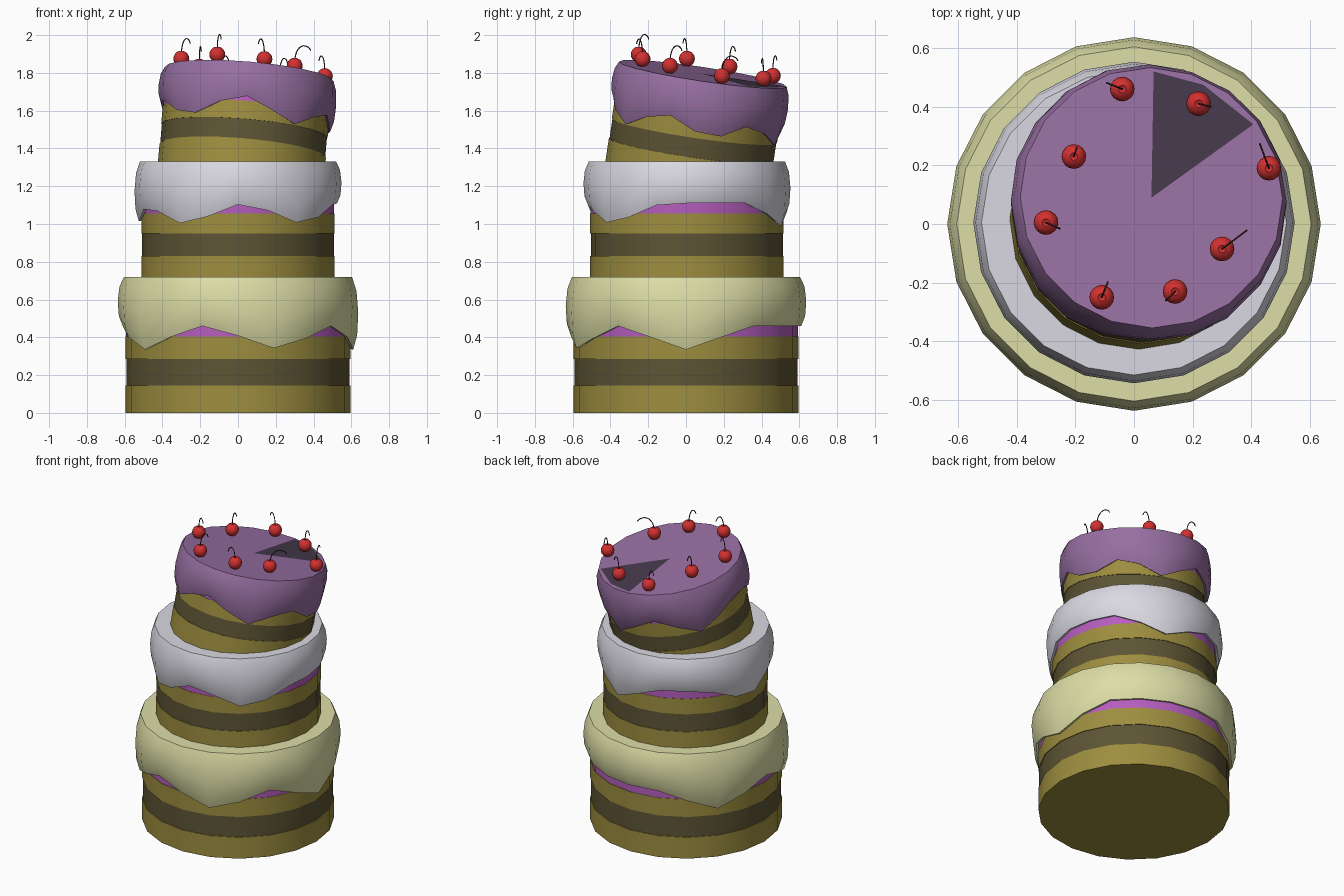
import bpy, bmesh
from math import sin, cos, pi, radians, degrees
from mathutils import Vector, Matrix

if "Cube" in bpy.data.objects:
    bpy.data.objects.remove(bpy.data.objects["Cube"])

SIDES = 20


def material(name, rgb):
    m = bpy.data.materials.new(name)
    m.diffuse_color = (*rgb, 1)
    m.use_nodes = True
    m.node_tree.nodes["Principled BSDF"].inputs["Base Color"].default_value = m.diffuse_color
    return m


SPONGE = material("sponge", (0.34, 0.27, 0.05))
CHOCOLATE = material("chocolate", (0.11, 0.09, 0.035))
FILLING = material("filling", (0.46, 0.11, 0.51))
CREAM = material("cream", (0.72, 0.73, 0.38))
WHITE = material("white", (0.70, 0.69, 0.76))
PURPLE = material("purple", (0.31, 0.16, 0.36))
SHADE = material("dark_purple", (0.06, 0.04, 0.07))
RED = material("cherry_red", (0.65, 0.03, 0.03))
STEM = material("stem_brown", (0.05, 0.02, 0.02))


def lathe(name, rings, mat, matrix):
    """Close a stack of point rings into a capped solid."""
    bm = bmesh.new()
    loops = [[bm.verts.new(p) for p in ring] for ring in rings]
    for a, b in zip(loops, loops[1:]):
        for i in range(SIDES):
            j = (i + 1) % SIDES
            bm.faces.new((a[i], a[j], b[j], b[i]))
    bm.faces.new(loops[0][::-1])
    bm.faces.new(loops[-1])
    mesh = bpy.data.meshes.new(name)
    bm.to_mesh(mesh)
    bm.free()
    ob = bpy.data.objects.new(name, mesh)
    bpy.context.collection.objects.link(ob)
    mesh.materials.append(mat)
    ob.matrix_world = matrix
    smooth(ob)
    return ob


def smooth(ob):
    bpy.ops.object.select_all(action='DESELECT')
    ob.select_set(True)
    bpy.context.view_layer.objects.active = ob
    bpy.ops.object.shade_smooth_by_angle(angle=radians(40))


def ring(r, z):
    return [(r * cos(2 * pi * i / SIDES), r * sin(2 * pi * i / SIDES), z) for i in range(SIDES)]


def icing(name, r, top, high, low, drips, mat, matrix):
    """Icing skirt with a bulging side and a wavy, dripping hem."""
    hem = []
    for i in range(SIDES):
        a = 360 * i / SIDES
        gap = min(abs((a - d + 180) % 360 - 180) for d in drips)
        hem.append(high - (high - low) * max(0, 1 - gap / 34))

    def level(scale, t, up=0):
        return [(r * scale * cos(2 * pi * i / SIDES), r * scale * sin(2 * pi * i / SIDES),
                 h + (top - h) * t + up) for i, h in enumerate(hem)]
    rings = [level(0.93, 0, 0.012), level(1.025, 0), level(1.06, 0.2),
             level(1.07, 0.5), level(1.055, 0.8), level(1.015, 1)]
    lathe(name, rings, mat, matrix)


def tier(name, r, cuts, top, high, low, drips, mat, matrix):
    # stacked cake layers, then filling, then icing
    layers = (("lower_sponge", SPONGE, 1), ("chocolate", CHOCOLATE, 0.992),
              ("upper_sponge", SPONGE, 1), ("filling", FILLING, 0.995))
    for (part, m, s), z0, z1 in zip(layers, cuts, cuts[1:]):
        lathe(f"{name}_{part}", [ring(r * s, z0), ring(r * s, z1)], m, matrix)
    icing(f"{name}_icing", r, top, high, low, drips, mat, matrix)


# the top tier leans towards the back right
tilt = Vector((0, 0, 1)).rotation_difference(Vector((0.085, 0.15, 1))).to_matrix().to_4x4()
top_frame = Matrix.Translation((0.02, 0.02, 1.33)) @ tilt

tier("bottom_tier", 0.595, (0, 0.145, 0.285, 0.405, 0.6), 0.72, 0.46, 0.335,
     (0, 144, 216, 290), CREAM, Matrix.Identity(4))
tier("middle_tier", 0.512, (-0.03, 0.11, 0.23, 0.335, 0.5), 0.61, 0.39, 0.27,
     (72, 173, 238, 311), WHITE, Matrix.Translation((0, 0.005, 0.72)))
tier("top_tier", 0.442, (-0.09, 0.06, 0.165, 0.262, 0.4), 0.47, 0.285, 0.165,
     (10, 72, 144, 228, 305), PURPLE, top_frame)

# dark wedge lying on the top icing
bm = bmesh.new()
wedge = [(0, 0), (0.35, 0.255), (0.18, 0.39), (0.01, 0.435)]
bm.faces.new([bm.verts.new((x, y, 0.4715)) for x, y in wedge])
mesh = bpy.data.meshes.new("top_wedge")
bm.to_mesh(mesh)
bm.free()
mesh.materials.append(SHADE)
wedge_ob = bpy.data.objects.new("top_wedge", mesh)
bpy.context.collection.objects.link(wedge_ob)
wedge_ob.matrix_world = top_frame

# cherries: x, y, then stem tip offset
cherries = [(-0.04, 0.46, -0.05, 0.02), (0.22, 0.41, 0.04, -0.01), (0.46, 0.19, -0.03, 0.08),
            (0.30, -0.085, 0.08, 0.06), (0.14, -0.23, -0.03, -0.03), (-0.11, -0.25, 0.02, 0.05),
            (-0.30, 0.005, 0.045, -0.02), (-0.205, 0.23, 0.01, 0.03)]
for n, (x, y, dx, dy) in enumerate(cherries, 1):
    z = 1.832 - 0.085 * (x - 0.06) - 0.15 * (y - 0.09)
    # fruit with a dimple where the stem enters
    bpy.ops.mesh.primitive_uv_sphere_add(segments=16, ring_count=10, radius=0.042, location=(x, y, z))
    fruit = bpy.context.object
    fruit.name = f"cherry_{n}"
    fruit.data.materials.append(RED)
    for v in fruit.data.vertices:
        if v.co.z > 0.041:
            v.co.z = 0.028
    smooth(fruit)
    # hooked stem
    cu = bpy.data.curves.new(f"cherry_stem_{n}", 'CURVE')
    cu.dimensions = '3D'
    cu.bevel_depth = 0.003
    cu.bevel_resolution = 1
    cu.use_fill_caps = True
    sp = cu.splines.new('NURBS')
    path = [(0, 0.028), (0.05, 0.06), (0.2, 0.09), (0.6, 0.115), (1, 0.095), (1.05, 0.08)]
    sp.points.add(len(path) - 1)
    for p, (t, h) in zip(sp.points, path):
        p.co = (x + dx * t, y + dy * t, z + h, 1)
    sp.use_endpoint_u = True
    sp.order_u = 4
    cu.materials.append(STEM)
    bpy.context.collection.objects.link(bpy.data.objects.new(f"cherry_stem_{n}", cu))
